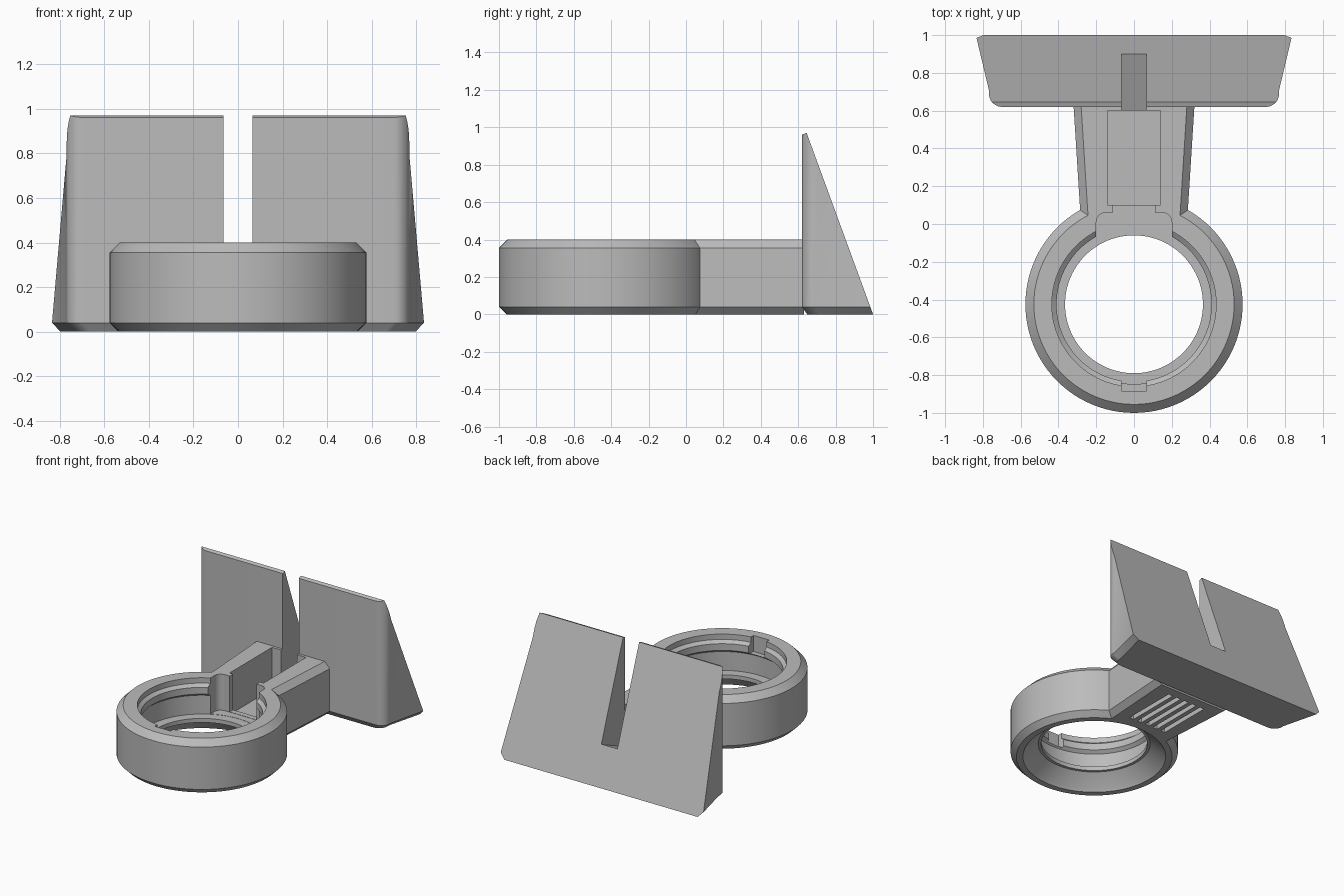
import bpy
import bmesh
from math import sin, cos, pi, radians
from mathutils import Vector

cube = bpy.data.objects.get("Cube")
if cube:
    bpy.data.objects.remove(cube, do_unlink=True)

grey = bpy.data.materials.new("plain_grey")
grey.use_nodes = True
grey.diffuse_color = (0.5, 0.5, 0.5, 1)
grey.node_tree.nodes["Principled BSDF"].inputs["Base Color"].default_value = (0.5, 0.5, 0.5, 1)

RING_Y = -0.425


def loft(name, sections, cuts=()):
    """Closed solid through matching sections, trimmed by planes (point, normal)."""
    bm = bmesh.new()
    rows = [[bm.verts.new(p) for p in s] for s in sections]
    n = len(rows[0])
    for a, b in zip(rows, rows[1:]):
        for i in range(n):
            j = (i + 1) % n
            bm.faces.new((a[i], a[j], b[j], b[i]))
    bm.faces.new(rows[0])
    bm.faces.new(rows[-1])
    for co, no in cuts:
        geom = bm.verts[:] + bm.edges[:] + bm.faces[:]
        res = bmesh.ops.bisect_plane(bm, geom=geom, plane_co=co, plane_no=no, clear_outer=True)
        edges = [e for e in res["geom_cut"] if isinstance(e, bmesh.types.BMEdge)]
        bmesh.ops.contextual_create(bm, geom=edges)
    bmesh.ops.recalc_face_normals(bm, faces=bm.faces[:])
    mesh = bpy.data.meshes.new(name)
    bm.to_mesh(mesh)
    bm.free()
    mesh.materials.append(grey)
    ob = bpy.data.objects.new(name, mesh)
    bpy.context.collection.objects.link(ob)
    return ob


def turned(name, profile, segments=96):
    """Round solid about the ring axis from (radius, z) pairs."""
    angles = [2 * pi * i / segments for i in range(segments)]
    return loft(name, [[(r * cos(a), RING_Y + r * sin(a), z) for a in angles]
                       for r, z in profile])


def prism(name, outline, z0, z1):
    return loft(name, [[(x, y, z) for x, y in outline] for z in (z0, z1)])


def box(name, x0, x1, y0, y1, z0, z1):
    return prism(name, [(x0, y0), (x1, y0), (x1, y1), (x0, y1)], z0, z1)


def side_profile(name, half, points):
    """Solid of constant width across x from (y, z) pairs."""
    return loft(name, [[(x, y, z) for y, z in points] for x in (-half, half)])


def combine(target, tool, operation="DIFFERENCE", keep=False):
    bpy.context.view_layer.objects.active = target
    mod = target.modifiers.new("cut", "BOOLEAN")
    mod.operation, mod.solver, mod.object = operation, "EXACT", tool
    bpy.ops.object.modifier_apply(modifier=mod.name)
    if not keep:
        bpy.data.objects.remove(tool, do_unlink=True)


# Ring body with chamfered rims
body = turned("ring_and_arm", [(0.535, 0), (0.575, 0.04), (0.575, 0.355), (0.53, 0.4)])


# Arm, widening slightly toward the back plate
def arm_section(y):
    w = 0.285 + (y - 0.07) * 0.063
    half = [(w - 0.04, 0), (w, 0.04), (w, 0.355), (w - 0.04, 0.4)]
    return [(x, y, z) for x, z in half] + [(-x, y, z) for x, z in reversed(half)]


combine(body, loft("arm", [arm_section(-0.1), arm_section(0.63)]), "UNION")

# Stepped bore: flared below, ledge, groove and lip above
combine(body, turned("bore", [(0.52, -0.03), (0.49, 0), (0.475, 0.02), (0.385, 0.1),
                              (0.365, 0.1), (0.365, 0.13), (0.435, 0.13), (0.435, 0.27),
                              (0.41, 0.29), (0.41, 0.34), (0.435, 0.36), (0.435, 0.45)]))

# Key notch at the front of the ring
combine(body, box("key_notch", -0.065, 0.065, -0.885, -0.75, 0.28, 0.5))

# Round-cornered recess between the ring and the arm
R = 0.05
corner = [(0.2 - R + R * cos(a), 0.06 - R + R * sin(a))
          for a in [pi / 2 * i / 6 for i in range(7)]]
half = [(0.2, -0.2)] + corner
combine(body, prism("recess", half + [(-x, y) for x, y in reversed(half)], 0.132, 0.5))

# Pocket in the arm and the channel leading into it
combine(body, box("channel", -0.11, 0.11, 0, 0.2, 0.134, 0.5))
combine(body, box("pocket", -0.14, 0.14, 0.1, 0.6, 0.09, 0.5))

# Grille grooves under the arm
for i in range(5):
    x = (i - 2) * 0.07
    combine(body, box("groove", x - 0.018, x + 0.018, 0.14, 0.56, -0.1, 0.05))


# Wedge-shaped back plate with rounded front corners
def plate_outline(inset, z):
    r, front, wide = 0.07, 0.62 + inset * 0.7, 0.768 - inset
    arc = [(wide - r + r * cos(a), front + r - r * sin(a))
           for a in [radians(-11 + 101 * i / 10) for i in range(11)]]
    right = [(wide + 0.098, 1.12)] + arc
    return [(x, y, z) for x, y in right] + [(-x, y, z) for x, y in reversed(right)]


slope = Vector((0, 0.97, 0.355)).normalized()
plate = loft("back_plate",
             [plate_outline(0.04, 0), plate_outline(0, 0.04), plate_outline(0, 1.2)],
             [((0, 1, 0), slope), ((0, 0.645, 0.97), (0, -slope.z, slope.y))])

# Slot through the plate, its floor falling toward the pocket
slot = side_profile("slot", 0.066, [(0.58, 0.13), (0.9, 0.27), (0.9, 1.2), (0.58, 1.2)])
combine(plate, slot, keep=True)
combine(body, slot)

# Smooth round walls, crisp edges
for ob in (body, plate):
    bpy.ops.object.select_all(action="DESELECT")
    ob.select_set(True)
    bpy.context.view_layer.objects.active = ob
    bpy.ops.object.shade_smooth_by_angle(angle=radians(20))
